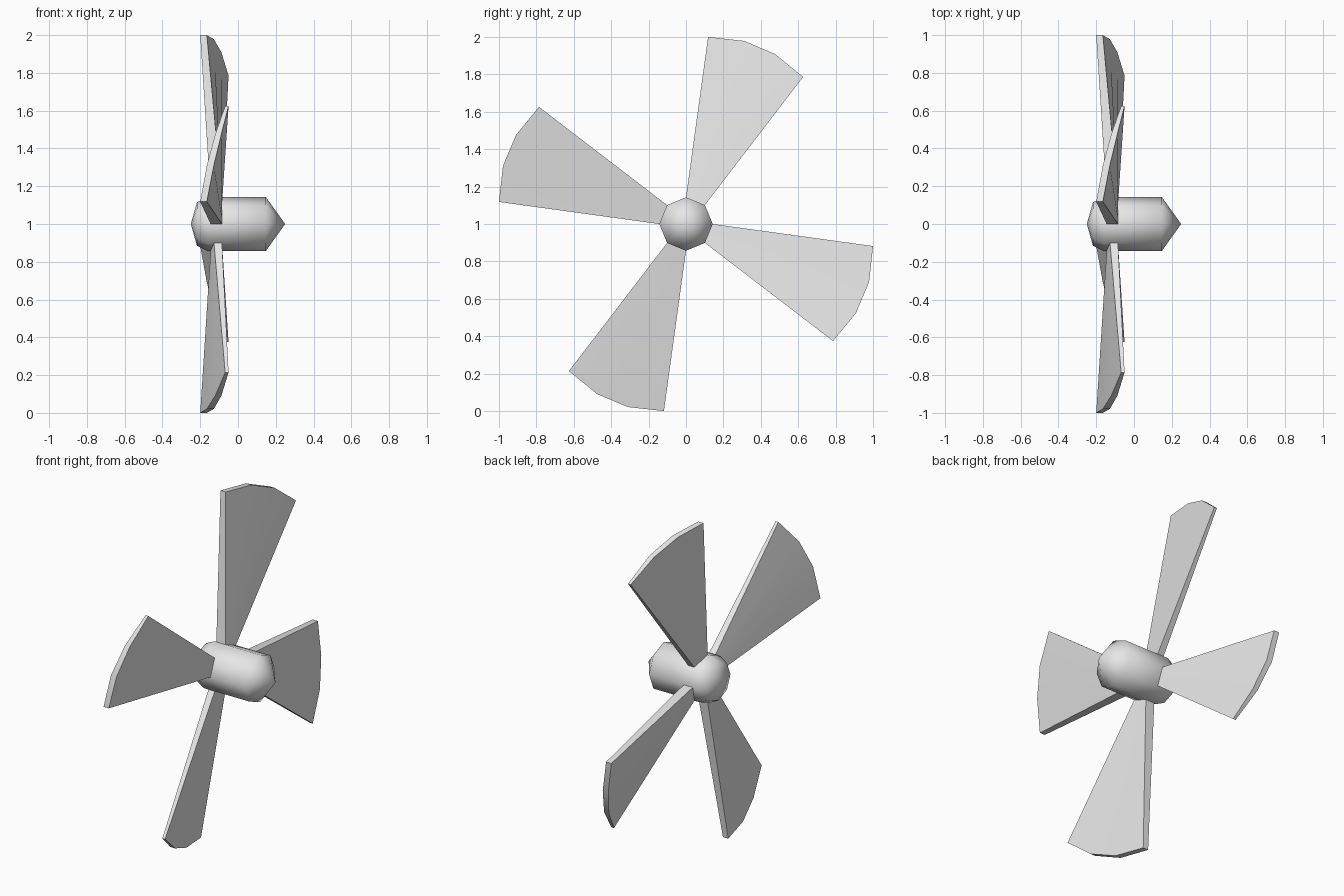
import bpy, bmesh
from math import radians, cos, sin, pi
from mathutils import Matrix

cube = bpy.data.objects.get("Cube")
if cube:
    bpy.data.objects.remove(cube, do_unlink=True)

grey = bpy.data.materials.new("light_grey")
grey.use_nodes = True
colour = (0.8, 0.8, 0.8, 1)
grey.diffuse_color = colour
grey.node_tree.nodes["Principled BSDF"].inputs["Base Color"].default_value = colour

CENTRE = 1.0   # height of the spin axis, which runs along x


def finish(bm, name):
    bmesh.ops.recalc_face_normals(bm, faces=bm.faces)
    mesh = bpy.data.meshes.new(name)
    bm.to_mesh(mesh)
    bm.free()
    mesh.shade_smooth()
    mesh.set_sharp_from_angle(angle=radians(60))
    mesh.materials.append(grey)
    obj = bpy.data.objects.new(name, mesh)
    obj.location.z = CENTRE
    bpy.context.collection.objects.link(obj)
    return obj


def bridge(bm, a, b):
    """Join two closed loops of equal length with quads."""
    n = len(a)
    for i in range(n):
        j = (i + 1) % n
        bm.faces.new((a[i], a[j], b[j], b[i]))


# Hub: eight-sided body with a shallow dome at one end and a cone at the other
SIDES = 8
bm = bmesh.new()
rings = []
for x, r in ((-0.217, 0.115), (-0.16, 0.143), (0.147, 0.143)):
    rings.append([bm.verts.new((x, r * cos(2 * pi * i / SIDES), r * sin(2 * pi * i / SIDES)))
                  for i in range(SIDES)])
for a, b in zip(rings, rings[1:]):
    bridge(bm, a, b)
for x, ring in ((-0.25, rings[0]), (0.25, rings[-1])):
    tip = bm.verts.new((x, 0, 0))
    for i in range(SIDES):
        bm.faces.new((tip, ring[i], ring[(i + 1) % SIDES]))
finish(bm, "hub")

# Blade tip stations: y, z, back x, front x
TIP = ((0.118, 1.0, -0.20, -0.165), (0.31, 0.979, -0.165, -0.128),
       (0.476, 0.909, -0.12, -0.088), (0.626, 0.786, -0.068, -0.05))
ROOT_START, ROOT_END = (0.0, 0.143), (0.101, 0.101)


def blade(name, turn):
    bm = bmesh.new()
    last = len(TIP) - 1
    root = []
    for i in range(last + 1):
        t = i / last
        y, z = (a + (b - a) * t for a, b in zip(ROOT_START, ROOT_END))
        root.append((y, z, -0.145 + 0.018 * t, -0.085))
    loops = []
    for stations in (root, TIP):
        back = [bm.verts.new((b, y, z)) for y, z, b, f in stations]
        front = [bm.verts.new((f, y, z)) for y, z, b, f in stations]
        loops.append(back + front[::-1])
        # end cap strip
        for i in range(last):
            bm.faces.new((back[i], back[i + 1], front[i + 1], front[i]))
    bridge(bm, *loops)
    bm.transform(Matrix.Rotation(turn, 4, 'X'))
    finish(bm, name)


# Four blades spaced evenly round the hub
for k, side in enumerate(("top", "front", "bottom", "rear")):
    blade(side + "_blade", k * pi / 2)
